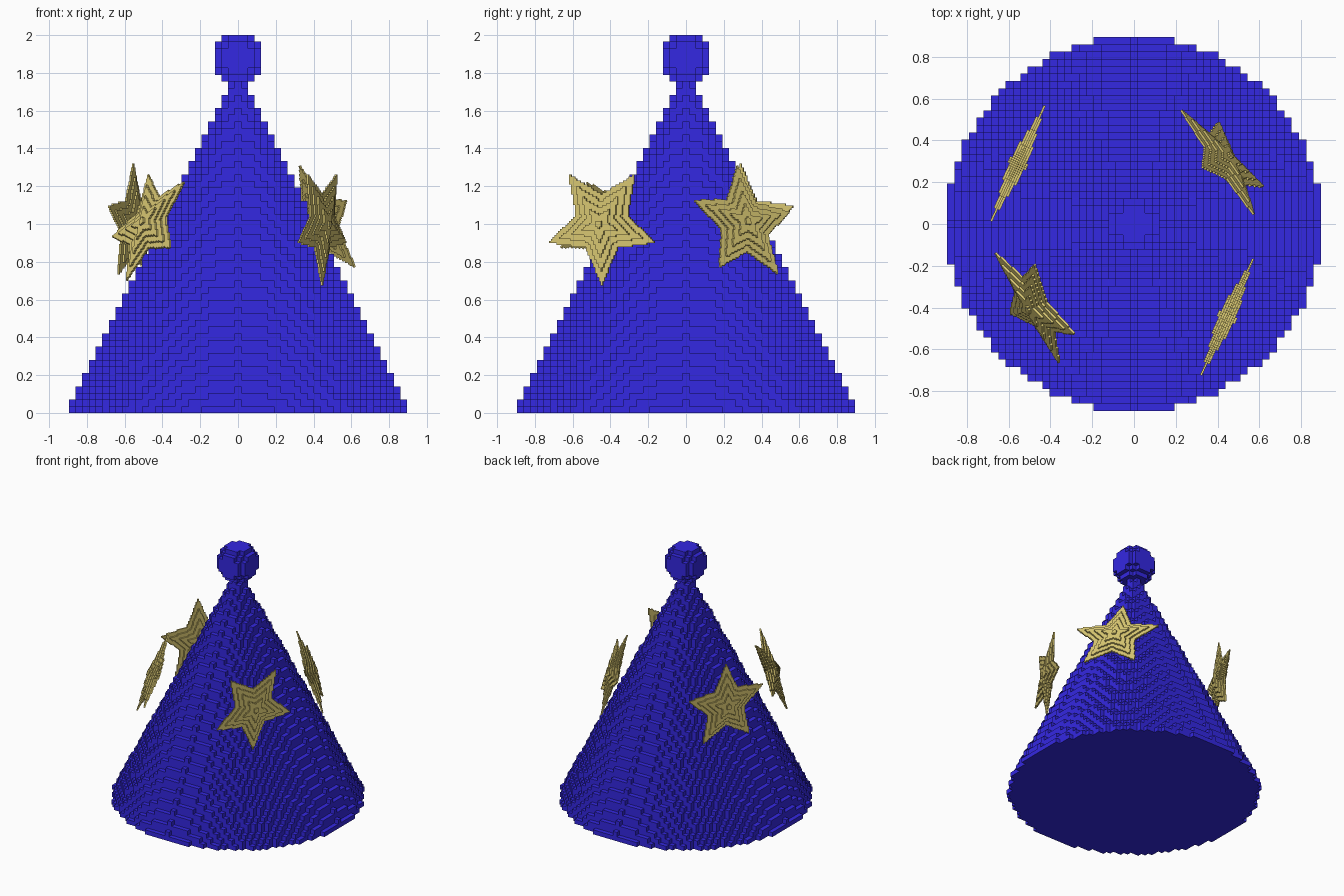
import bpy, bmesh
from math import pi, sin, cos, atan2, hypot
from mathutils import Vector, Matrix

if "Cube" in bpy.data.objects:
    bpy.data.objects.remove(bpy.data.objects["Cube"])


def material(name, rgb):
    m = bpy.data.materials.new(name)
    m.diffuse_color = (*rgb, 1)
    m.use_nodes = True
    m.node_tree.nodes["Principled BSDF"].inputs["Base Color"].default_value = m.diffuse_color
    return m


def block_mesh(name, cells, size, mat, matrix=Matrix()):
    """Skin a set of integer cells with the exposed cube faces only."""
    bm = bmesh.new()
    verts = {}

    def vert(p):
        if p not in verts:
            verts[p] = bm.verts.new([c * size for c in p])
        return verts[p]

    for c in sorted(cells):
        for axis in range(3):
            a, b = (axis + 1) % 3, (axis + 2) % 3
            for s in (-1, 1):
                n = list(c)
                n[axis] += s
                if tuple(n) in cells:
                    continue
                quad = []
                for da, db in ((-1, -1), (1, -1), (1, 1), (-1, 1))[::s]:
                    p = list(c)
                    p[axis] += s * 0.5
                    p[a] += da * 0.5
                    p[b] += db * 0.5
                    quad.append(vert(tuple(p)))
                bm.faces.new(quad)
    me = bpy.data.meshes.new(name)
    bm.to_mesh(me)
    bm.free()
    me.materials.append(mat)
    ob = bpy.data.objects.new(name, me)
    ob.matrix_world = matrix
    bpy.context.collection.objects.link(ob)
    return ob


blue = material("blue", (0.034, 0.021, 0.76))
gold = material("gold", (0.70, 0.58, 0.17))

# Stepped cone: 50 layers, shrinking half a block per layer
V = 2 / 57
lift = Matrix.Translation((0, 0, V / 2))
cone = {(x, y, k) for k in range(50) for x in range(-25, 26) for y in range(-25, 26)
        if x * x + y * y <= (25.5 - k / 2) ** 2}
block_mesh("hat_cone", cone, V, blue, lift)

# Round bobble on the tip
R3 = range(-3, 4)
ball = {(x, y, z + 53) for x in R3 for y in R3 for z in R3
        if x * x + y * y + z * z <= 14.5}
block_mesh("bobble", ball, V, blue, lift)

# Five-pointed star, ridged on both sides, in fine blocks
S, R, INNER, HALF = 0.0107, 0.328, 0.48, 0.047
edge = Vector((INNER * sin(pi / 5), 1 - INNER * cos(pi / 5)))


def star_height(u, v):
    a = abs((atan2(u, v) + pi / 5) % (2 * pi / 5) - pi / 5)
    r = hypot(u, v)
    return 1 - edge.dot((r * cos(a), r * sin(a))) / (edge.x * R)


N = range(-31, 32)
star = {(u, v, w) for u in N for v in N for w in range(-4, 5)
        if abs(w) * S <= HALF * star_height(u * S, v * S)}

# Each star: centre, direction of one point, direction of a neighbouring point
stars = {
    "star_front_right": ((0.445, -0.445, 1.0), (0, 0, -1), (0.408, 0.913, 0)),
    "star_back_left": ((-0.555, 0.29, 0.995), (0, 0, 1), (-0.42, -0.907, 0)),
    "star_front_left": ((-0.474, -0.39, 0.998), (0, 0.186, 0.25), (0.184, -0.144, 0.2)),
    "star_back_right": ((0.43, 0.305, 1.0), (-0.1, -0.033, 0.3), (-0.21, 0.237, 0.08)),
}
for name, (centre, point, side) in stars.items():
    y = Vector(point).normalized()
    z = Vector(side).cross(y).normalized()
    x = y.cross(z)
    m = Matrix((x, y, z)).transposed().to_4x4()
    block_mesh(name, star, S, gold, Matrix.Translation(centre) @ m)
